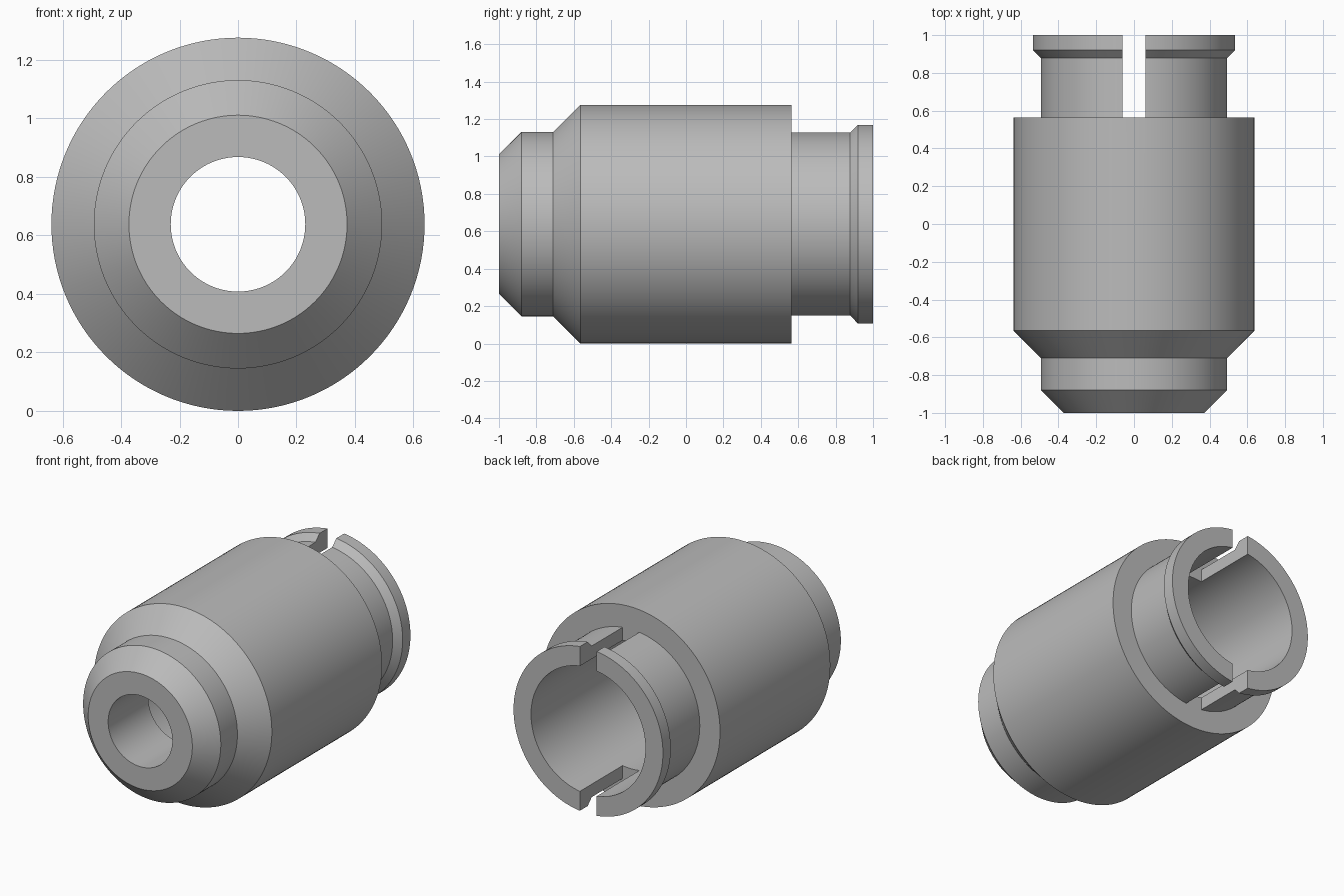
import bpy, bmesh, math
from mathutils import Matrix, Vector

cube = bpy.data.objects.get("Cube")
if cube:
    bpy.data.objects.remove(cube, do_unlink=True)

AXIS_Z = 0.638      # height of the sleeve's axis
SEGMENTS = 128
SHOULDER = 0.563    # back face of the thick barrel

grey = bpy.data.materials.new("plain grey")
grey.use_nodes = True
colour = (0.5, 0.5, 0.5, 1)
grey.diffuse_color = colour
grey.node_tree.nodes["Principled BSDF"].inputs["Base Color"].default_value = colour


def new_object(name, bm):
    bmesh.ops.recalc_face_normals(bm, faces=bm.faces)
    mesh = bpy.data.meshes.new(name)
    bm.to_mesh(mesh)
    bm.free()
    mesh.materials.append(grey)
    obj = bpy.data.objects.new(name, mesh)
    bpy.context.collection.objects.link(obj)
    return obj


def lathe(name, profile):
    """Spin a closed (y, radius) profile around the horizontal axis."""
    bm = bmesh.new()
    verts = [bm.verts.new((0, y, AXIS_Z + r)) for y, r in profile]
    edges = [bm.edges.new((a, b)) for a, b in zip(verts, verts[1:] + verts[:1])]
    bmesh.ops.spin(bm, geom=verts + edges, cent=(0, 0, AXIS_Z), axis=(0, 1, 0),
                   angle=math.tau, steps=SEGMENTS, use_merge=True)
    bmesh.ops.remove_doubles(bm, verts=bm.verts, dist=1e-5)
    return new_object(name, bm)


# Bored sleeve: chamfered nose, thick barrel, collar with a snap lip
sleeve = lathe("sleeve", [
    (-1, 0.23), (-1, 0.373), (-0.88, 0.493), (-0.71, 0.493),
    (-0.565, 0.638), (SHOULDER, 0.638), (SHOULDER, 0.493),
    (0.878, 0.493), (0.92, 0.535), (1, 0.535),
    (1, 0.41), (-0.59, 0.41), (-0.59, 0.23)])

# Slot through the top and bottom of the collar
bm = bmesh.new()
size = Vector((0.12, 0.6, 1.6))
centre = Vector((0, SHOULDER + size.y / 2, AXIS_Z))
bmesh.ops.create_cube(bm, size=1, matrix=Matrix.Translation(centre) @ Matrix.Diagonal(size).to_4x4())
cutter = new_object("slot_cutter", bm)
cutter.hide_render = True

cut = sleeve.modifiers.new("collar slot", 'BOOLEAN')
cut.operation = 'DIFFERENCE'
cut.solver = 'EXACT'
cut.object = cutter
bpy.context.view_layer.objects.active = sleeve
sleeve.select_set(True)
bpy.ops.object.modifier_apply(modifier=cut.name)
bpy.data.objects.remove(cutter, do_unlink=True)

# Smooth curved walls, crisp rims
bpy.ops.object.shade_smooth_by_angle(angle=math.radians(30))
